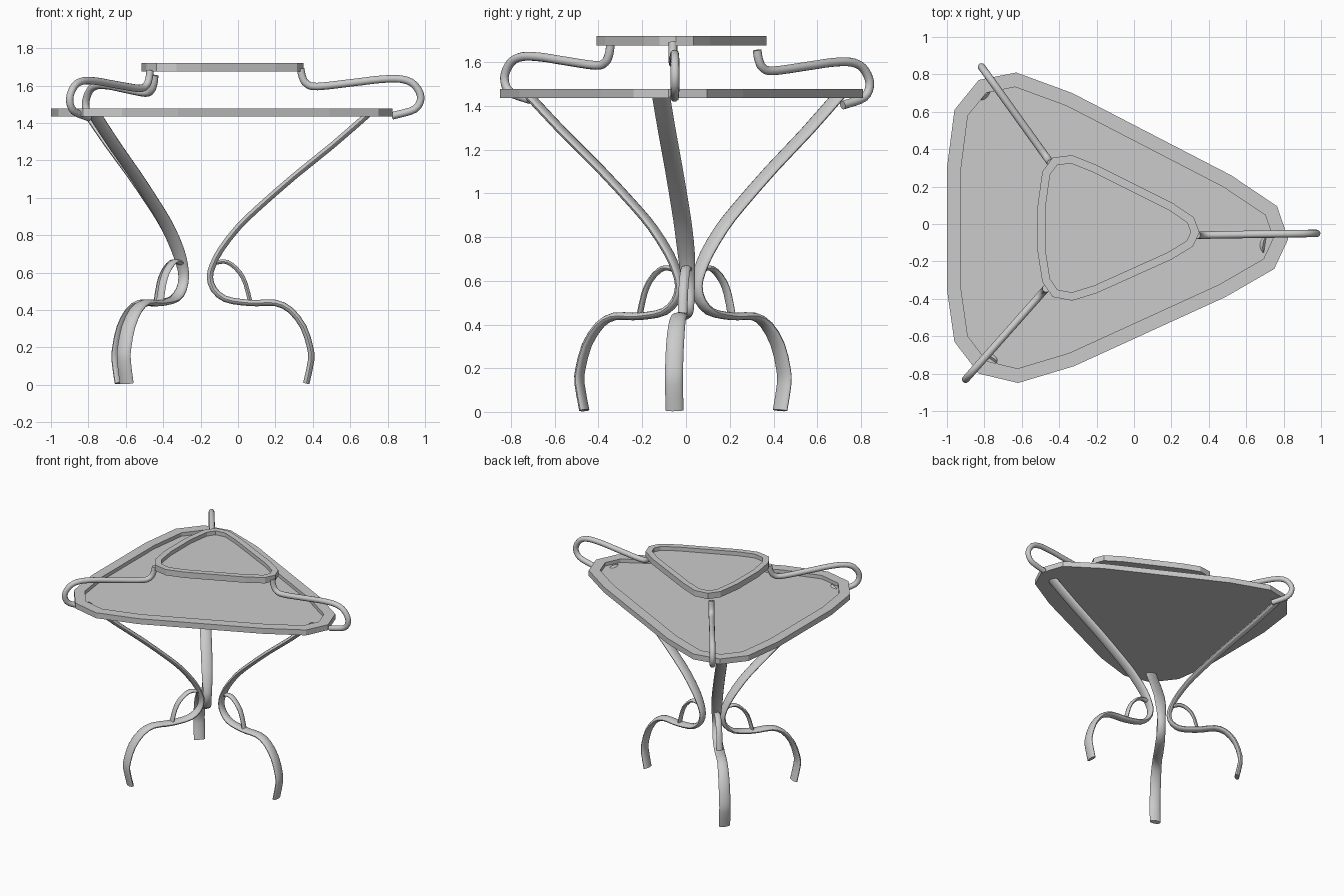
import bpy, bmesh, math
from mathutils import Vector

if "Cube" in bpy.data.objects:
    bpy.data.objects.remove(bpy.data.objects["Cube"])


def finish(bm, name, angle=35):
    bmesh.ops.recalc_face_normals(bm, faces=bm.faces)
    me = bpy.data.meshes.new(name)
    bm.to_mesh(me)
    bm.free()
    ob = bpy.data.objects.new(name, me)
    bpy.context.collection.objects.link(ob)
    if angle:
        bpy.ops.object.select_all(action='DESELECT')
        ob.select_set(True)
        bpy.context.view_layer.objects.active = ob
        bpy.ops.object.shade_smooth_by_angle(angle=math.radians(angle))
    return ob


def tray(name, outline, z0, z1, rim, depth):
    """Flat tray with a raised rim around a recessed panel."""
    bm = bmesh.new()
    bottom = bm.faces.new([bm.verts.new((x, y, z0)) for x, y in outline])
    ext = bmesh.ops.extrude_face_region(bm, geom=[bottom], use_keep_orig=True)['geom']
    bmesh.ops.translate(bm, vec=(0, 0, z1 - z0),
                        verts=[g for g in ext if isinstance(g, bmesh.types.BMVert)])
    bmesh.ops.recalc_face_normals(bm, faces=bm.faces)
    top = next(f for f in bm.faces if f.normal.z > 0.9)
    bmesh.ops.inset_region(bm, faces=[top], thickness=rim, use_even_offset=True)
    ext = bmesh.ops.extrude_discrete_faces(bm, faces=[top])['faces']
    bmesh.ops.translate(bm, vec=(0, 0, -depth), verts=list(ext[0].verts))
    return finish(bm, name, None)


def smooth_path(pts, n):
    """Catmull-Rom subdivision of a point path."""
    p = [2 * pts[0] - pts[1]] + pts + [2 * pts[-1] - pts[-2]]
    out = []
    for i in range(1, len(p) - 2):
        a, b, c, d = p[i - 1:i + 3]
        for k in range(n):
            t = k / n
            out.append(0.5 * (2 * b + (c - a) * t + (2 * a - 5 * b + 4 * c - d) * t * t
                              + (3 * b - a - 3 * c + d) * t ** 3))
    return out + [pts[-1]]


def sweep(name, pts, side, wide, thin, sides=14):
    """Sweep an ellipse along pts; wide(z) is the half width along side."""
    bm = bmesh.new()
    rings = []
    for i, p in enumerate(pts):
        t = (pts[min(i + 1, len(pts) - 1)] - pts[max(i - 1, 0)]).normalized()
        s = (side - t * side.dot(t)).normalized()
        n = t.cross(s)
        ring = []
        for k in range(sides):
            a = 2 * math.pi * k / sides
            v = p + s * math.cos(a) * wide(p.z) + n * math.sin(a) * thin
            v.z = max(v.z, 0)
            ring.append(bm.verts.new(v))
        rings.append(ring)
    for r0, r1 in zip(rings, rings[1:]):
        for k in range(sides):
            j = (k + 1) % sides
            bm.faces.new((r0[k], r0[j], r1[j], r1[k]))
    bm.faces.new(rings[0])
    bm.faces.new(rings[-1])
    return finish(bm, name, 40)


def place(a, b, profile, dz=0):
    """Map (fraction from a to b, height) pairs to 3D points."""
    a, b = Vector(a), Vector(b)
    return [Vector((*(a + (b - a) * s), z + dz)) for s, z in profile]


# Trays
tray("lower_tray", [
    (-1.0, -.35), (-.96, -.63), (-.83, -.80), (-.62, -.85), (-.32, -.76),
    (.49, -.39), (.75, -.24), (.825, -.08), (.765, .095), (.52, .26),
    (-.33, .70), (-.63, .81), (-.83, .77), (-.96, .61), (-1.0, .30)],
    1.435, 1.477, .075, .027)
tray("upper_tray", [
    (-.515, -.15), (-.49, -.31), (-.435, -.39), (-.33, -.41), (-.2, -.37),
    (.2, -.19), (.315, -.12), (.35, -.045), (.32, .035), (.21, .11),
    (-.2, .315), (-.33, .368), (-.435, .355), (-.49, .28), (-.515, .10)],
    1.675, 1.72, .043, .03)

# Profiles: (fraction of horizontal reach, height)
UPPER = [(1, 1.45), (.77, 1.28), (.53, 1.115), (.295, .94), (.175, .84), (.07, .725), (.018, .64)]
LOWER = [(0, .575), (.04, .51), (.155, .46), (.33, .442), (.49, .437), (.68, .438),
         (.835, .40), (.97, .31), (1.04, .20), (1.05, .13), (1, .008)]
BRACE = [(.04, .65), (.14, .66), (.22, .645), (.31, .60), (.37, .54), (.42, .44)]
HANDLE = [(0, 1.69), (.015, 1.645), (.05, 1.61), (.14, 1.595), (.45, 1.617), (.66, 1.633),
          (.83, 1.635), (.94, 1.608), (1, 1.54), (.95, 1.474), (.76, 1.438)]

# name, leg top, knee, foot, broad axis, handle start, handle end, handle drop
LEGS = [
    ("right", (.70, -.115), (-.15, .01), (.365, -.052), (0, 1, 0), (.335, -.06), (.977, -.05), 0),
    ("front", (-.77, -.72), (-.29, -.03), (-.595, -.465), (.9, -.42, 0), (-.47, -.345), (-.90, -.83), -.01),
    ("back", (-.80, .70), (-.295, .05), (-.63, .43), (.62, .75, 0), (-.445, .325), (-.815, .84), -.035),
]


def leg_width(z):
    return .041 - .011 * math.exp(-((z - .55) / .13) ** 2)


for name, top, knee, foot, side, h0, h1, dz in LEGS:
    side = Vector(side)
    path = place(knee, top, UPPER) + place(knee, foot, LOWER)
    sweep(name + "_leg", smooth_path(path, 2), side, leg_width, .0175)
    sweep(name + "_brace", smooth_path(place(knee, foot, BRACE), 2), side, lambda z: .022, .012, 10)
    d = Vector(h1) - Vector(h0)
    sweep(name + "_handle", smooth_path(place(h0, h1, HANDLE, dz), 4),
          Vector((-d.y, d.x, 0)), lambda z: .02, .02, 12)
